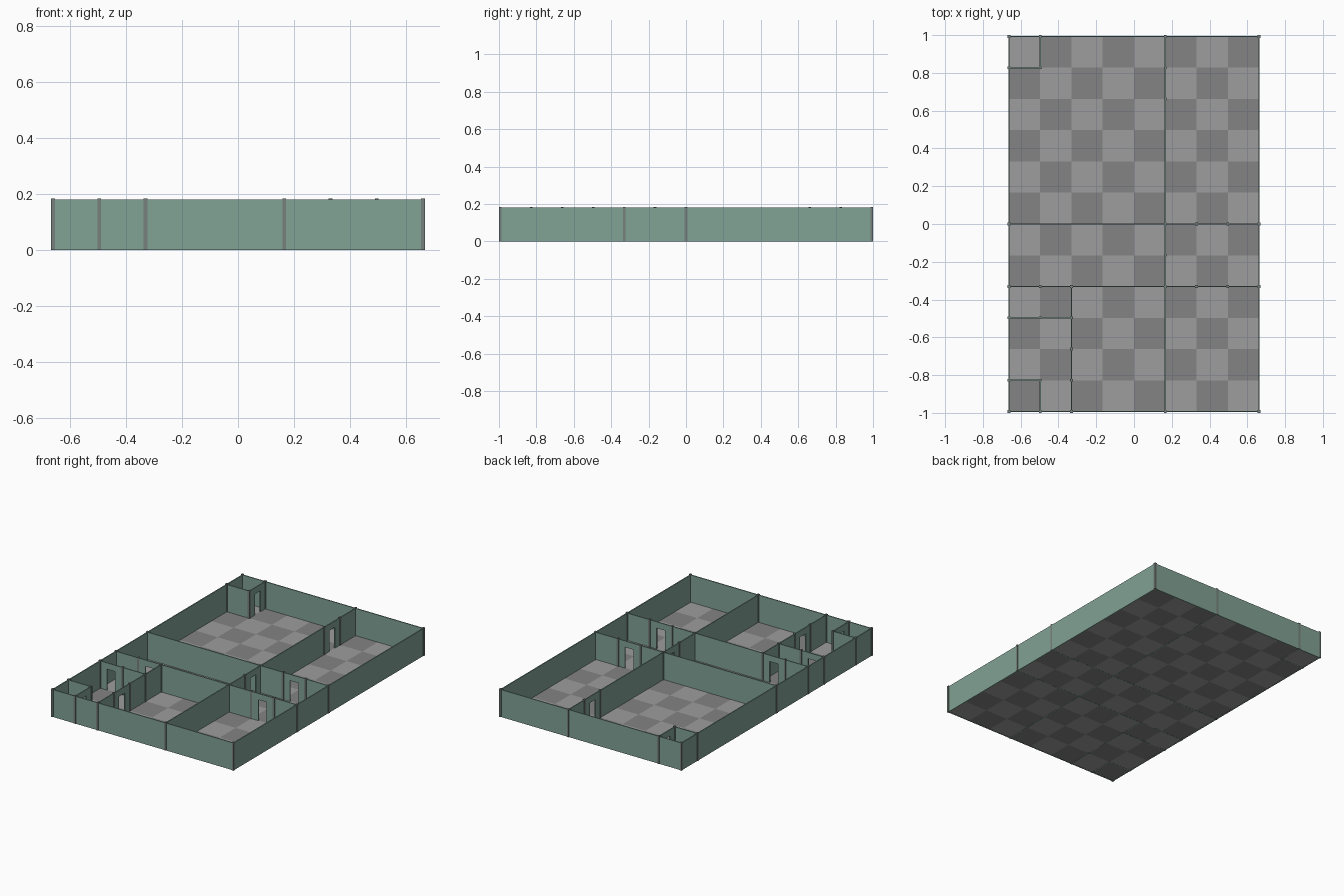
import bpy, bmesh

if "Cube" in bpy.data.objects:
    bpy.data.objects.remove(bpy.data.objects["Cube"])

C = 0.1655           # grid cell size
NX, NY = 8, 12       # plan size in cells
T, P = 0.007, 0.014  # wall thickness, post width
WALL_H, POST_H = 0.181, 0.185
DOOR_HALF, DOOR_H = 0.03, 0.14


def material(name, rgb):
    m = bpy.data.materials.new(name)
    m.diffuse_color = (*rgb, 1)
    m.use_nodes = True
    m.node_tree.nodes["Principled BSDF"].inputs["Base Color"].default_value = m.diffuse_color
    return m


green = material("wall_green", (0.22, 0.36, 0.30))
post_grey = material("post_grey", (0.18, 0.22, 0.20))
light = material("floor_light", (0.34, 0.34, 0.34))
dark = material("floor_dark", (0.23, 0.23, 0.23))


def to_object(name, bm, *mats):
    me = bpy.data.meshes.new(name)
    bm.to_mesh(me)
    bm.free()
    for m in mats:
        me.materials.append(m)
    ob = bpy.data.objects.new(name, me)
    bpy.context.collection.objects.link(ob)
    return ob


def world(i, j):
    return (i - NX / 2) * C, (j - NY / 2) * C


# Checkered floor
bm = bmesh.new()
bmesh.ops.create_grid(bm, x_segments=NX, y_segments=NY, size=1)
for v in bm.verts:
    v.co = (v.co.x * NX * C / 2, v.co.y * NY * C / 2, 0.001)
for f in bm.faces:
    c = f.calc_center_median()
    i, j = int(c.x / C + NX / 2), int(c.y / C + NY / 2)
    f.material_index = (i + j + 1) % 2
to_object("checkered_floor", bm, light, dark)


def wall(name, axis, a0, a1, line, door=None):
    """Extruded wall profile along an axis; door is the cell holding an opening."""
    n = NX if axis == "x" else NY
    m = NY if axis == "x" else NX
    s0, s1 = (a0 - n / 2) * C, (a1 - n / 2) * C
    off = (line - m / 2) * C
    prof = [(s0, 0)]
    if door is not None:
        d = (door + 0.5 - n / 2) * C
        l, r = d - DOOR_HALF, d + DOOR_HALF
        prof += [(l, 0), (l, DOOR_H), (r, DOOR_H), (r, 0)]
    prof += [(s1, 0), (s1, WALL_H), (s0, WALL_H)]
    bm = bmesh.new()
    vs = [bm.verts.new((s, off - T / 2, z) if axis == "x" else (off - T / 2, s, z))
          for s, z in prof]
    f = bm.faces.new(vs)
    ext = bmesh.ops.extrude_face_region(bm, geom=[f], use_keep_orig=True)
    moved = [g for g in ext["geom"] if isinstance(g, bmesh.types.BMVert)]
    bmesh.ops.translate(bm, verts=moved, vec=(0, T, 0) if axis == "x" else (T, 0, 0))
    bmesh.ops.recalc_face_normals(bm, faces=bm.faces)
    to_object(name, bm, green)


# Outer and partition walls: name, axis, start, end, line, door cell
WALLS = [
    ("front_wall", "x", 0, 8, 0, None),
    ("back_wall", "x", 0, 8, 12, None),
    ("left_wall", "y", 0, 12, 0, None),
    ("right_wall", "y", 0, 12, 8, None),
    ("hall_back_left_wall", "x", 0, 5, 6, None),
    ("hall_back_right_wall", "x", 5, 8, 6, 6),
    ("hall_front_left_wall", "x", 0, 5, 4, 1),
    ("hall_front_right_wall", "x", 5, 8, 4, 6),
    ("lobby_wall", "x", 0, 2, 3, 0),
    ("front_divider", "y", 0, 4, 5, None),
    ("hall_divider", "y", 4, 6, 5, 5),
    ("back_divider", "y", 6, 12, 5, 10),
    ("small_room_wall", "y", 0, 4, 2, 1),
    ("front_closet_side", "y", 0, 1, 1, 0),
    ("front_closet_wall", "x", 0, 1, 1, None),
    ("back_closet_side", "y", 11, 12, 1, 11),
    ("back_closet_wall", "x", 0, 1, 11, None),
]
spots = set()
for w in WALLS:
    wall(*w)
    name, axis, a0, a1, line, door = w
    ends = {a0, a1} | ({door, door + 1} if door is not None else set())
    spots |= {(a, line) if axis == "x" else (line, a) for a in ends}

# Square posts at wall ends, junctions and beside doors
bm = bmesh.new()
for i, j in sorted(spots):
    x, y = world(i, j)
    g = bmesh.ops.create_cube(bm, size=1)["verts"]
    bmesh.ops.scale(bm, vec=(P, P, POST_H), verts=g)
    bmesh.ops.translate(bm, vec=(x, y, POST_H / 2), verts=g)
to_object("wall_posts", bm, post_grey)
